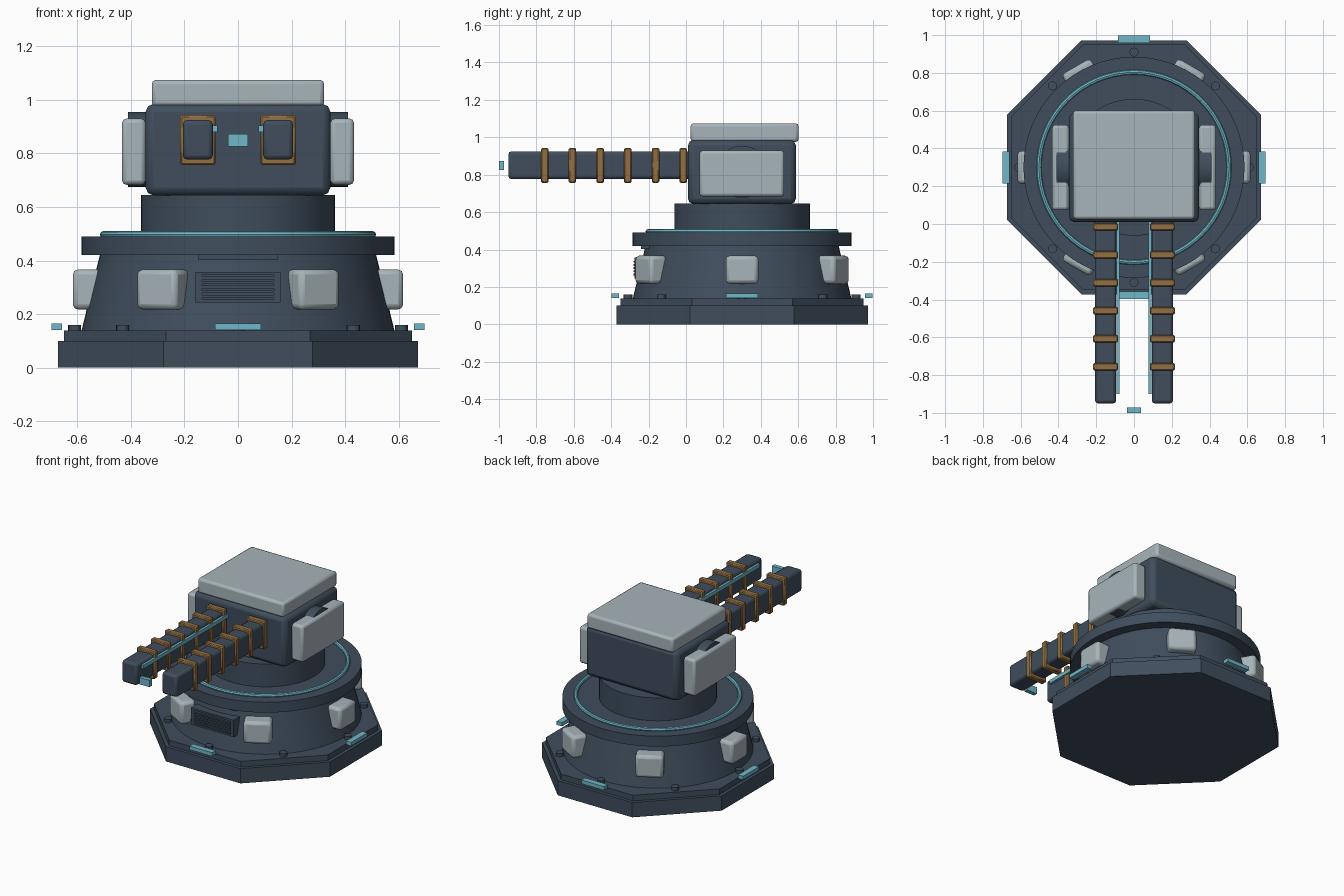
import bpy, math
from mathutils import Matrix, Vector

if "Cube" in bpy.data.objects:
    bpy.data.objects.remove(bpy.data.objects["Cube"])

CY = 0.3  # y of the turret axis


def material(name, rgb):
    m = bpy.data.materials.new(name)
    m.diffuse_color = (*rgb, 1)
    m.use_nodes = True
    m.node_tree.nodes["Principled BSDF"].inputs["Base Color"].default_value = m.diffuse_color
    return m


DARK = material("dark slate", (0.05, 0.075, 0.108))
GREY = material("light grey armour", (0.39, 0.46, 0.49))
BROWN = material("bronze", (0.29, 0.16, 0.057))
CYAN = material("cyan glow", (0.16, 0.47, 0.57))


def finish(ob, name, mat, bevel=0.0, segments=2, angle=30):
    ob.name = name
    ob.data.materials.append(mat)
    if bevel:
        b = ob.modifiers.new("bevel", 'BEVEL')
        b.width, b.segments = bevel, segments
        b.limit_method = 'ANGLE'
    bpy.ops.object.shade_smooth_by_angle(angle=math.radians(angle))
    return ob


def box(name, mat, lo, hi, bevel=0.0, segments=2, spin=None):
    """Box between two corners, optionally spun about the turret axis."""
    lo, hi = Vector(lo), Vector(hi)
    bpy.ops.mesh.primitive_cube_add(size=1)
    ob = bpy.context.object
    ob.data.transform(Matrix.Translation((lo + hi) / 2) @ Matrix.Diagonal((*(hi - lo), 1)))
    if spin is not None:
        ob.data.transform(Matrix.Translation((0, CY, 0)) @ Matrix.Rotation(spin, 4, 'Z'))
    return finish(ob, name, mat, bevel, segments)


def drum(name, mat, r1, r2, z0, z1, sides=64, bevel=0.0, turn=0.0, x=0, y=0):
    bpy.ops.mesh.primitive_cone_add(vertices=sides, radius1=r1, radius2=r2, depth=z1 - z0)
    ob = bpy.context.object
    ob.data.transform(Matrix.Translation((x, CY + y, (z0 + z1) / 2)) @ Matrix.Rotation(turn, 4, 'Z'))
    return finish(ob, name, mat, bevel)


# Octagonal two-step base
k = 1 / math.cos(math.pi / 8)
drum("base_plate", DARK, 0.672 * k, 0.672 * k, 0, 0.10, 8, turn=math.pi / 8)
drum("base_step", DARK, 0.65 * k, 0.65 * k, 0.10, 0.138, 8, turn=math.pi / 8)

# Round pedestal, collar, glowing ring and neck
drum("pedestal", DARK, 0.585, 0.515, 0.135, 0.425)
drum("collar", DARK, 0.585, 0.585, 0.42, 0.49)
drum("neck", DARK, 0.362, 0.362, 0.485, 0.645)
bpy.ops.mesh.primitive_torus_add(location=(0, CY, 0.497), major_radius=0.503, minor_radius=0.013,
                                 major_segments=64, minor_segments=8)
finish(bpy.context.object, "glow_ring", CYAN)

# Base bolts
for i in range(8):
    a = i * math.pi / 4
    drum("base_bolt", DARK, 0.024, 0.024, 0.13, 0.16, 12, x=0.61 * math.cos(a), y=0.61 * math.sin(a))

# Glowing strips on four base sides
for i in range(4):
    box("base_light", CYAN, (0.658, -0.085, 0.14), (0.697, 0.085, 0.165), spin=i * math.pi / 2)

# Armour pads around the pedestal
for i in range(6):
    box("pedestal_pad", GREY, (0.50, -0.087, 0.217), (0.617, 0.087, 0.367), 0.02, spin=i * math.pi / 3)

# Front vent: frame with slats, and a small lip under the collar
box("vent_back", DARK, (-0.15, -0.262, 0.25), (0.15, -0.18, 0.35))
for s in (-1, 1):
    box("vent_side", DARK, (s * 0.147 - 0.012, -0.275, 0.245), (s * 0.147 + 0.012, -0.19, 0.357))
    zc = 0.301 + s * 0.051
    box("vent_rail", DARK, (-0.159, -0.275, zc - 0.006), (0.159, -0.19, zc + 0.006))
for i in range(5):
    z = 0.267 + i * 0.017
    box("vent_slat", DARK, (-0.135, -0.28, z - 0.005), (0.135, -0.25, z + 0.005))
box("collar_lip", DARK, (-0.148, -0.24, 0.402), (0.148, -0.15, 0.43))

# Head with roof armour
box("head", DARK, (-0.345, 0.01, 0.643), (0.345, 0.588, 0.985), 0.03)
box("roof_armour", GREY, (-0.322, 0.025, 0.975), (0.322, 0.602, 1.075), 0.016)

for s in (-1, 1):
    # Side armour and elevation pivot
    box("side_armour", GREY, (min(s * 0.345, s * 0.433), 0.073, 0.683),
        (max(s * 0.345, s * 0.433), 0.525, 0.93), 0.016)
    bpy.ops.mesh.primitive_cylinder_add(vertices=40, radius=0.14, depth=0.12)
    ob = bpy.context.object
    ob.data.transform(Matrix.Translation((s * 0.35, CY, 0.815)) @ Matrix.Rotation(math.pi / 2, 4, 'Y'))
    finish(ob, "pivot", DARK)
    # Gun rail, its bands and inner light strip
    x = s * 0.15
    box("barrel", DARK, (x - 0.056, -0.95, 0.777), (x + 0.056, 0.05, 0.925), 0.016)
    for i in range(6):
        y = -0.755 + i * 0.148
        box("barrel_band", BROWN, (x - 0.066, y - 0.02, 0.757), (x + 0.066, y + 0.02, 0.943), 0.006, 1)
    box("barrel_light", CYAN, (s * 0.085 - 0.008, -0.90, 0.88), (s * 0.085 + 0.008, 0.02, 0.905))

# Floating emitter plate between the muzzles
box("muzzle_light", CYAN, (-0.038, -1.0, 0.826), (0.038, -0.972, 0.872))
